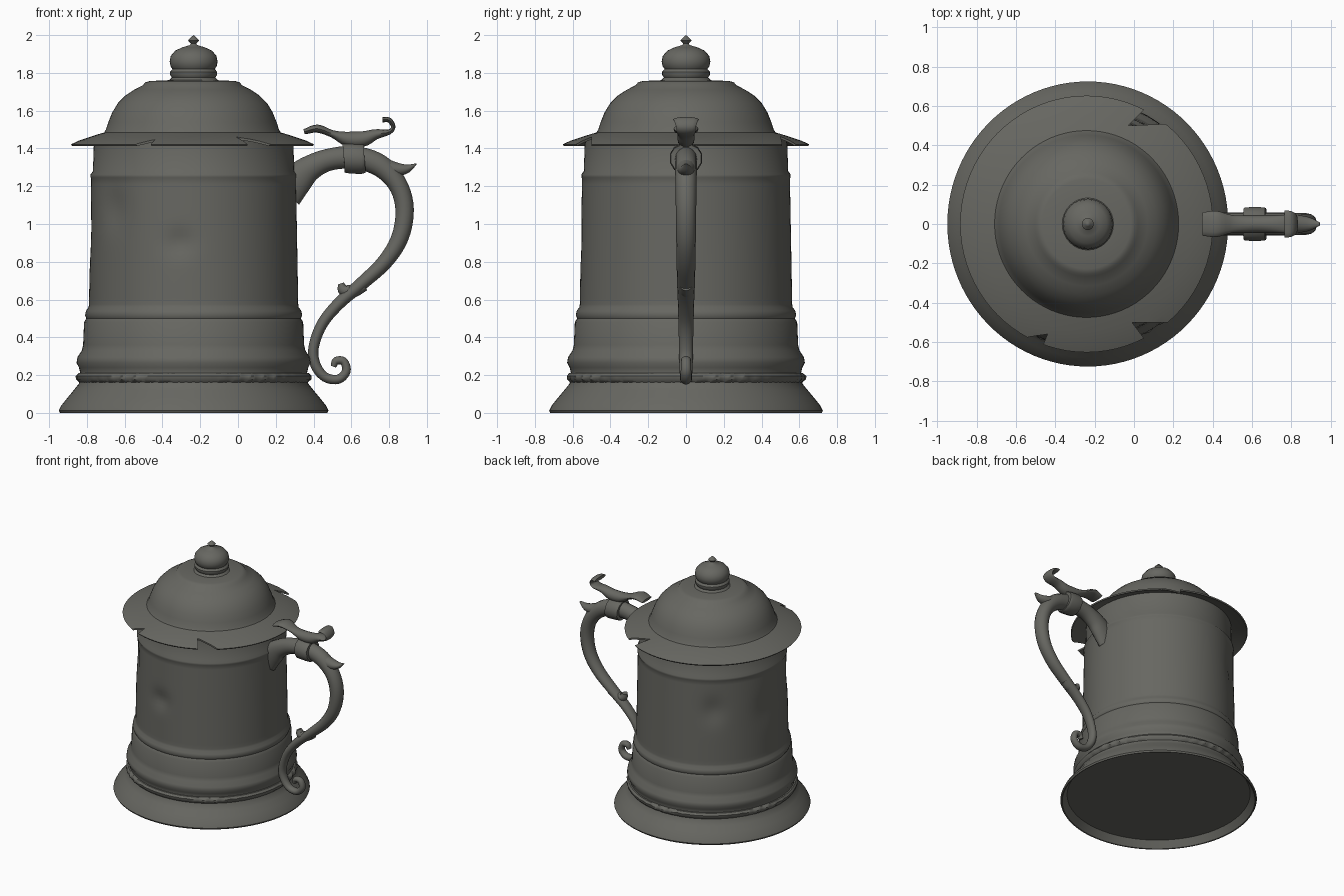
import bpy, bmesh, math
from mathutils import Vector

if "Cube" in bpy.data.objects:
    bpy.data.objects.remove(bpy.data.objects["Cube"])

AXIS = -0.235  # x of the vessel's centre line
WIDE = 1.015   # vessel is slightly oval, wider along y

pewter = bpy.data.materials.new("dull pewter")
pewter.diffuse_color = (0.135, 0.135, 0.12, 1)
pewter.use_nodes = True
pewter.node_tree.nodes["Principled BSDF"].inputs["Base Color"].default_value = pewter.diffuse_color


def finish(name, bm, smooth=40):
    bmesh.ops.recalc_face_normals(bm, faces=bm.faces[:])
    mesh = bpy.data.meshes.new(name)
    bm.to_mesh(mesh)
    bm.free()
    mesh.materials.append(pewter)
    ob = bpy.data.objects.new(name, mesh)
    bpy.context.collection.objects.link(ob)
    shade(ob, smooth)
    return ob


def shade(ob, angle):
    bpy.ops.object.select_all(action='DESELECT')
    ob.select_set(True)
    bpy.context.view_layer.objects.active = ob
    bpy.ops.object.shade_smooth_by_angle(angle=math.radians(angle))


def revolve(name, profile, segs=72, offset=lambda t, z: 0.0, cx=AXIS):
    """Spin (radius, z) points around the vessel axis."""
    bm = bmesh.new()
    rings = []
    for r, z in profile:
        if r == 0:
            rings.append([bm.verts.new((cx, 0, z))] * segs)
            continue
        ring = []
        for i in range(segs):
            t = 2 * math.pi * i / segs
            q = r + offset(t, z)
            ring.append(bm.verts.new((cx + q * math.cos(t), WIDE * q * math.sin(t), z)))
        rings.append(ring)
    for a, b in zip(rings, rings[1:]):
        for i in range(segs):
            j = (i + 1) % segs
            bm.faces.new(list(dict.fromkeys((a[i], a[j], b[j], b[i]))))
    return finish(name, bm)


def sweep(name, keys, steps=5, sides=14):
    """Tube along x-z path; keys are (x, z, in-plane half width, y half width)."""
    k = [Vector(p) for p in keys]
    k = [2 * k[0] - k[1]] + k + [2 * k[-1] - k[-2]]
    pts = []
    for i in range(1, len(k) - 2):
        a, b, c, d = k[i - 1:i + 3]
        for s in range(steps):
            t = s / steps
            pts.append(0.5 * (2 * b + (c - a) * t + (2 * a - 5 * b + 4 * c - d) * t * t
                              + (3 * b - a - 3 * c + d) * t ** 3))
    pts.append(k[-2])
    bm = bmesh.new()
    rings = []
    for i, p in enumerate(pts):
        d = pts[min(i + 1, len(pts) - 1)] - pts[max(i - 1, 0)]
        n = Vector((-d[1], d[0])).normalized()
        ring = []
        for s in range(sides):
            t = 2 * math.pi * (s + 0.5) / sides
            u, v = max(p[2], 0.002) * math.cos(t), max(p[3], 0.002) * math.sin(t)
            ring.append(bm.verts.new((p[0] + n.x * u, v, p[1] + n.y * u)))
        rings.append(ring)
    for a, b in zip(rings, rings[1:]):
        for s in range(sides):
            j = (s + 1) % sides
            bm.faces.new((a[s], a[j], b[j], b[s]))
    bm.faces.new(rings[0])
    bm.faces.new(rings[-1])
    return finish(name, bm, 50)


# Dents in the body wall: angle, height, angular size, height size, depth
DENTS = [(-1.71, 0.90, 0.13, 0.07, 0.022), (-2.45, 1.08, 0.16, 0.11, 0.018),
         (3.0, 0.95, 0.2, 0.12, 0.012), (2.2, 1.0, 0.14, 0.1, 0.02)]


def dent(t, z):
    total = 0
    for a, h, sa, sh, depth in DENTS:
        da = (t - a + math.pi) % (2 * math.pi) - math.pi
        total -= depth * math.exp(-(da / sa) ** 2 - ((z - h) / sh) ** 2)
    return total


# Body: recessed underside, flared foot, mouldings, tapering wall
foot = [(0, .055), (.665, .055), (.70, .002), (.708, 0), (.714, .012), (.70, .04), (.668, .08),
        (.635, .12), (.607, .155), (.60, .21), (.607, .24), (.62, .265), (.615, .295),
        (.592, .33), (.585, .36), (.58, .48), (.568, .50), (.575, .515), (.57, .54), (.556, .56)]
wall = [(.554 - .012 * i / 22, .575 + .665 * i / 22) for i in range(23)]
top = [(.546, 1.248), (.546, 1.262), (.533, 1.28), (.527, 1.46)]
revolve("body", foot + wall + top, 96, dent)

# Worn beaded ring above the foot
revolve("beaded_ring", [(.58, .157), (.604, .16), (.62, .178), (.622, .195), (.61, .21), (.58, .213)],
        192, lambda t, z: 0.006 * math.cos(48 * t) * (1 + math.sin(5 * t)) / 2 if .17 < z < .2 else 0)

# Domed lid with thin, wide sloping brim
lid = revolve("lid", [(0, 1.462), (.50, 1.462), (.54, 1.45), (.60, 1.429), (.637, 1.413), (.643, 1.422),
                      (.60, 1.442), (.54, 1.462), (.49, 1.478), (.468, 1.484), (.458, 1.50),
                      (.445, 1.54), (.425, 1.59), (.395, 1.64), (.355, 1.68), (.31, 1.71),
                      (.262, 1.735), (.25, 1.75), (.225, 1.757), (.11, 1.762), (0, 1.762)],
              80, cx=AXIS - .006)

# Torn notches in the brim
TEARS = [[(-.03, .50), (.19, .51), (.09, .62)], [(-.01, -.50), (.18, -.50), (.08, -.62)],
         [(-.54, -.575), (-.44, -.56), (-.48, -.66)]]
for tri in TEARS:
    bm = bmesh.new()
    lo, hi = [[bm.verts.new((x, y, z)) for x, y in tri] for z in (1.36, 1.56)]
    bm.faces.new(lo)
    bm.faces.new(hi)
    for i in range(3):
        j = (i + 1) % 3
        bm.faces.new((lo[i], lo[j], hi[j], hi[i]))
    cutter = finish("tear_cutter", bm)
    cutter.hide_render = True
    mod = lid.modifiers.new("tear", 'BOOLEAN')
    mod.operation, mod.solver, mod.object = 'DIFFERENCE', 'EXACT', cutter
    bpy.context.view_layer.objects.active = lid
    bpy.ops.object.modifier_apply(modifier=mod.name)
    bpy.data.objects.remove(cutter)

# Open the hidden underside of the lid
bm = bmesh.new()
bm.from_mesh(lid.data)
hub = [v for v in bm.verts if v.co.z < 1.5 and (v.co.xy - Vector((AXIS, 0))).length < .05]
bmesh.ops.delete(bm, geom=hub, context='VERTS')
bm.to_mesh(lid.data)
bm.free()
shade(lid, 40)

# Finial knob on the lid
revolve("lid_knob", [(.135, 1.757), (.115, 1.775), (.125, 1.79), (.125, 1.805),
                     (.112, 1.82), (.122, 1.835), (.127, 1.86), (.121, 1.89), (.097, 1.918),
                     (.06, 1.935), (.02, 1.947), (.014, 1.955), (.03, 1.972), (.012, 1.99), (0, 2)], 32)

# S-shaped handle ending in a scroll
sweep("handle", [(.25, 1.18, .11, .05), (.31, 1.235, .09, .055), (.38, 1.295, .07, .058),
                 (.48, 1.34, .06, .058), (.615, 1.352, .062, .058), (.75, 1.31, .06, .058),
                 (.845, 1.21, .052, .056), (.882, 1.08, .05, .054), (.858, .93, .047, .052),
                 (.778, .80, .042, .05), (.65, .68, .036, .047), (.535, .58, .033, .043),
                 (.445, .47, .03, .04), (.40, .345, .028, .037), (.41, .255, .028, .035),
                 (.46, .19, .026, .032), (.53, .178, .025, .03), (.573, .22, .024, .028),
                 (.56, .272, .022, .026), (.52, .275, .022, .026), (.505, .245, .015, .02)])

# Horn on the handle's shoulder and small curl on its lower run
sweep("handle_horn", [(.70, 1.34, .05, .05), (.80, 1.295, .045, .048),
                      (.885, 1.29, .027, .036), (.945, 1.318, .003, .008)])
sweep("handle_curl", [(.67, .675, .03, .035), (.61, .645, .035, .035),
                      (.56, .65, .032, .034), (.545, .685, .016, .025)])

# Hinge band round the handle
sweep("hinge_band", [(.56, 1.35, .075, .083), (.575, 1.35, .083, .088),
                     (.655, 1.345, .083, .088), (.67, 1.345, .075, .083)], 2, 12)

# Thumb lever joining the lid to the hinge, with curled tip
sweep("thumb_lever", [(.35, 1.488, .014, .06), (.42, 1.505, .022, .066), (.50, 1.477, .02, .045),
                      (.58, 1.45, .04, .045), (.66, 1.45, .042, .045), (.73, 1.475, .028, .045),
                      (.80, 1.487, .014, .05), (.822, 1.515, .012, .052),
                      (.80, 1.55, .014, .065), (.765, 1.552, .014, .07)], 4)
